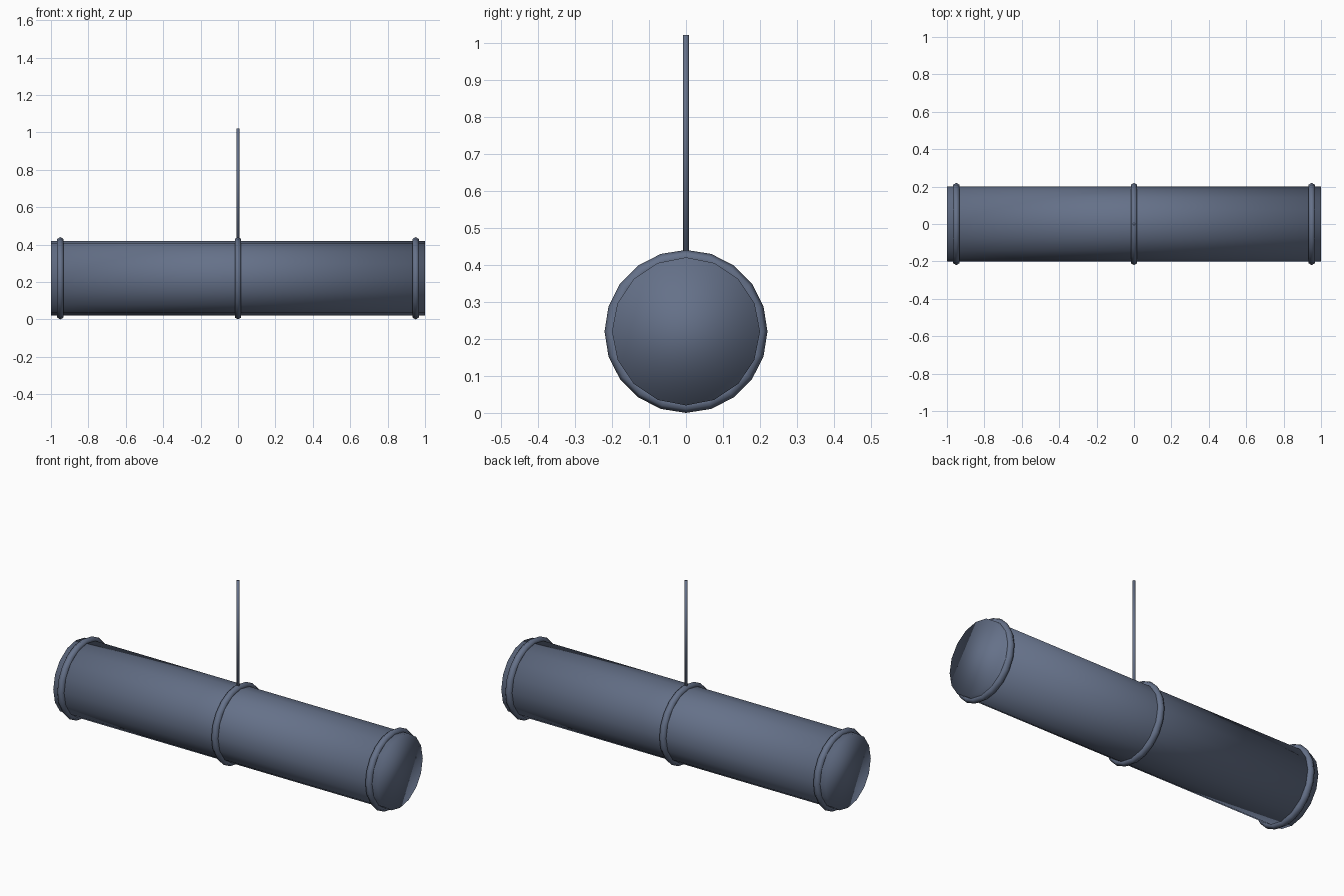
import bpy, math
from mathutils import Matrix

if "Cube" in bpy.data.objects:
    bpy.data.objects.remove(bpy.data.objects["Cube"])

CENTRE_Z = 0.22

slate = bpy.data.materials.new("slate_blue")
slate.diffuse_color = (0.13, 0.165, 0.25, 1)
slate.use_nodes = True
slate.node_tree.nodes["Principled BSDF"].inputs["Base Color"].default_value = slate.diffuse_color


def finish(name):
    ob = bpy.context.object
    ob.name = name
    ob.data.materials.append(slate)
    for p in ob.data.polygons:
        p.use_smooth = True
    return ob


# main horizontal tube with flat closed ends
bpy.ops.mesh.primitive_cylinder_add(vertices=16, radius=0.2, depth=2)
tube = finish("tube_body")
tube.data.transform(Matrix.Translation((0, 0, CENTRE_Z)) @ Matrix.Rotation(math.pi / 2, 4, 'Y'))

# three raised bands around the tube
for name, x in (("left_band", -0.95), ("middle_band", 0), ("right_band", 0.95)):
    bpy.ops.mesh.primitive_torus_add(major_radius=0.2, minor_radius=0.02,
                                     major_segments=20, minor_segments=6)
    band = finish(name)
    band.data.transform(Matrix.Translation((x, 0, CENTRE_Z)) @ Matrix.Rotation(math.pi / 2, 4, 'Y'))

# thin upright hanging rod
bpy.ops.mesh.primitive_cylinder_add(vertices=8, radius=0.008, depth=0.6, location=(0, 0, 0.72))
finish("hanging_rod")
